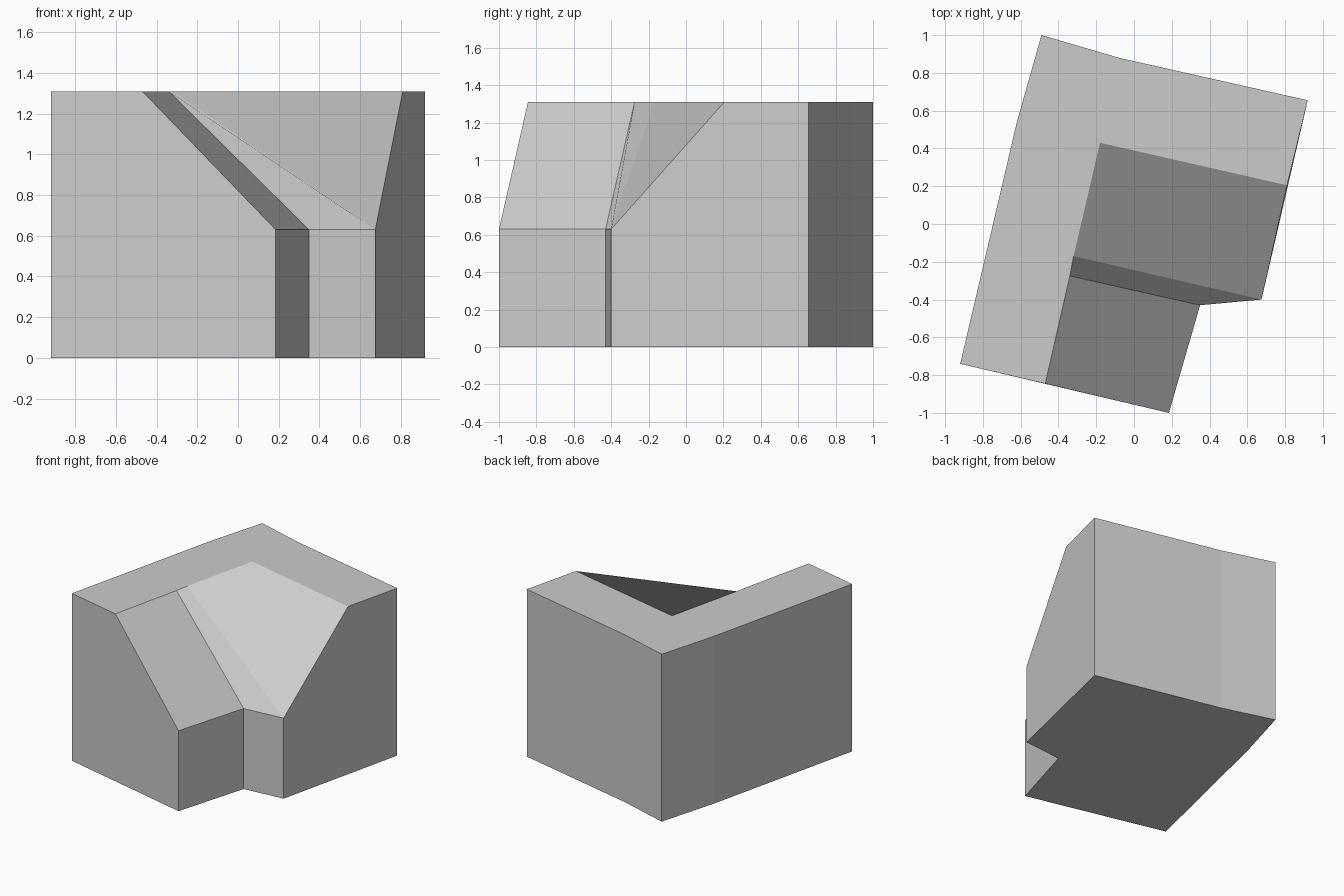
import bpy
import bmesh

cube = bpy.data.objects.get("Cube")
if cube:
    bpy.data.objects.remove(cube, do_unlink=True)

RIDGE = 1.31   # flat roof height
EAVE = 0.63    # height of the low walls

# Plan corners
plan = {
    "front_right": (-0.92, -0.74), "front_ridge": (-0.47, -0.845),
    "front_left": (0.185, -1.0), "notch_inner": (0.35, -0.43),
    "notch_outer": (0.675, -0.40), "side_ridge": (0.81, 0.205),
    "back_left": (0.92, 0.655), "back_bend": (-0.08, 0.88),
    "back_right": (-0.49, 1.0), "side_bend": (-0.62, 0.54),
    "valley_front": (-0.34, -0.275), "valley_back": (-0.32, -0.17),
    "roof_inner": (-0.18, 0.43),
}
eaves = {"front_left", "notch_inner", "notch_outer"}
roof_only = {"front_ridge", "side_ridge", "valley_front", "valley_back", "roof_inner"}

bm = bmesh.new()
top, floor = {}, {}
for name, (x, y) in plan.items():
    top[name] = bm.verts.new((x, y, EAVE if name in eaves else RIDGE))
    if name not in roof_only:
        floor[name] = bm.verts.new((x, y, 0))


def roof_face(*names):
    bm.faces.new([top[n] for n in names])


def wall(start, end, *between):
    """Wall along the floor from start to end, with extra points on its top edge."""
    upper = [top[n] for n in (end, *reversed(between), start)]
    bm.faces.new([floor[start], floor[end], *upper])


# Walls, anticlockwise around the plan
wall("front_right", "front_left", "front_ridge")
wall("front_left", "notch_inner")
wall("notch_inner", "notch_outer")
wall("notch_outer", "back_left", "side_ridge")
wall("back_left", "back_bend")
wall("back_bend", "back_right")
wall("back_right", "side_bend")
wall("side_bend", "front_right")

# Flat L-shaped roof
roof_face("front_right", "front_ridge", "valley_front", "valley_back", "roof_inner",
          "side_ridge", "back_left", "back_bend", "back_right", "side_bend")

# Sloping roofs down to the eaves
roof_face("front_ridge", "front_left", "notch_inner", "valley_front")
roof_face("valley_front", "notch_inner", "notch_outer", "valley_back")
roof_face("valley_back", "notch_outer", "side_ridge", "roof_inner")

# Floor
bm.faces.new(list(reversed(floor.values())))

mesh = bpy.data.meshes.new("building_block")
bm.to_mesh(mesh)
bm.free()
building = bpy.data.objects.new("building_block", mesh)
bpy.context.collection.objects.link(building)

# Plain grey finish
grey = bpy.data.materials.new("plain_grey")
grey.use_nodes = True
colour = (0.6, 0.6, 0.6, 1)
grey.diffuse_color = colour
grey.node_tree.nodes["Principled BSDF"].inputs["Base Color"].default_value = colour
mesh.materials.append(grey)
